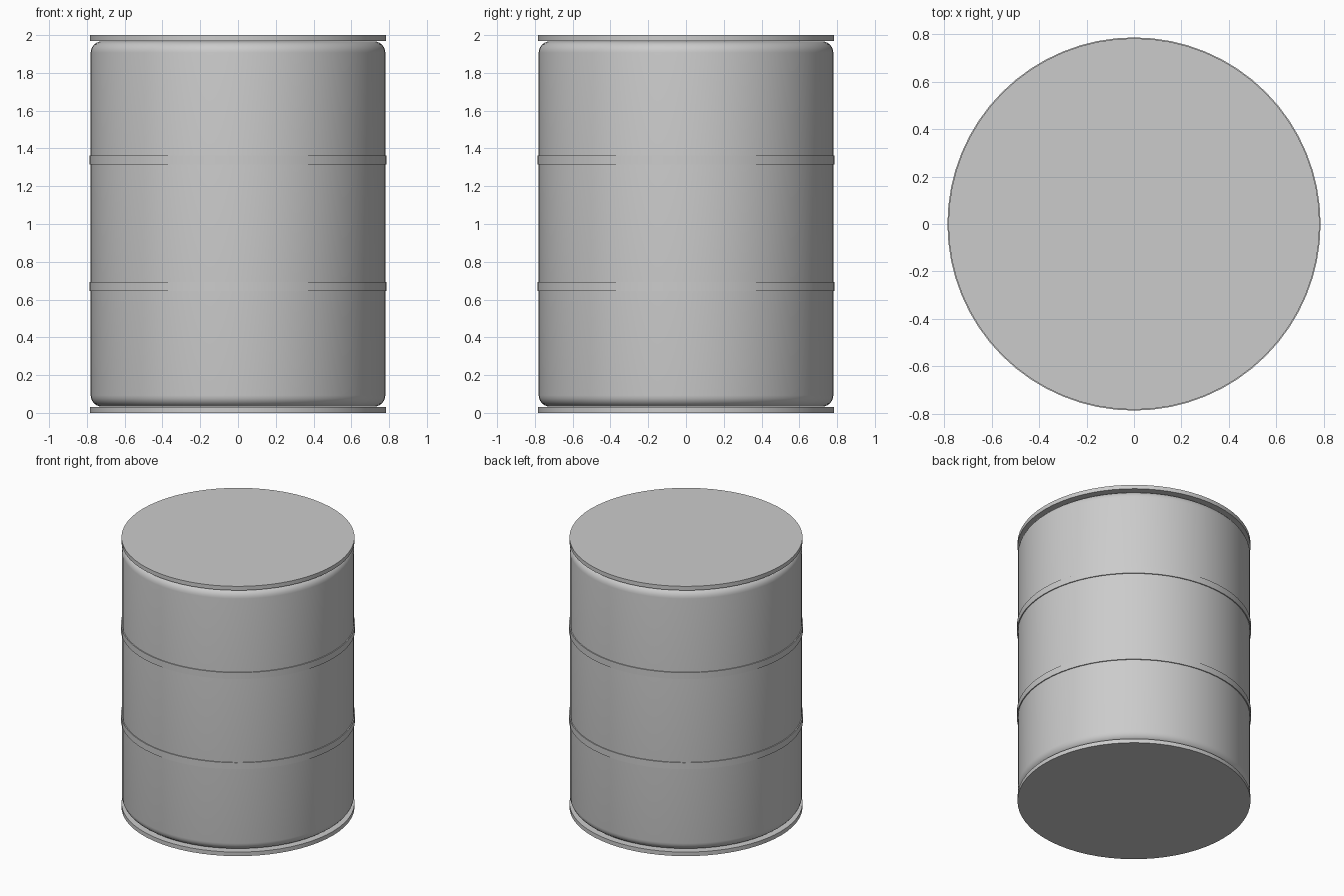
import bpy
import math

cube = bpy.data.objects.get("Cube")
if cube:
    bpy.data.objects.remove(cube, do_unlink=True)

SIDES = 64
RADIUS = 0.78

steel = bpy.data.materials.new("grey steel")
steel.use_nodes = True
grey = (0.6, 0.6, 0.6, 1)
steel.diffuse_color = grey
steel.node_tree.nodes["Principled BSDF"].inputs["Base Color"].default_value = grey


def disc(name, radius, bottom, top, rounding=0):
    """Upright closed cylinder, optionally with rounded end edges."""
    bpy.ops.mesh.primitive_cylinder_add(
        vertices=SIDES, radius=radius, depth=top - bottom,
        location=(0, 0, (top + bottom) / 2))
    part = bpy.context.object
    part.name = name
    part.data.materials.append(steel)
    if rounding:
        bevel = part.modifiers.new("rounded ends", 'BEVEL')
        bevel.width = rounding
        bevel.segments = 6
        bevel.limit_method = 'ANGLE'
        bevel.angle_limit = math.radians(40)
        bpy.ops.object.modifier_apply(modifier=bevel.name)
    bpy.ops.object.shade_smooth_by_angle(angle=math.radians(30))
    return part


# Rounded barrel body
disc("barrel_body", RADIUS, 0.033, 1.967, rounding=0.06)

# Flat end plates
disc("bottom_rim", RADIUS + 0.003, 0, 0.03)
disc("top_rim", RADIUS + 0.003, 1.97, 2)

# Raised hoops around the body
for name, height in (("lower_hoop", 0.67), ("upper_hoop", 1.338)):
    disc(name, RADIUS + 0.007, height - 0.024, height + 0.024)
